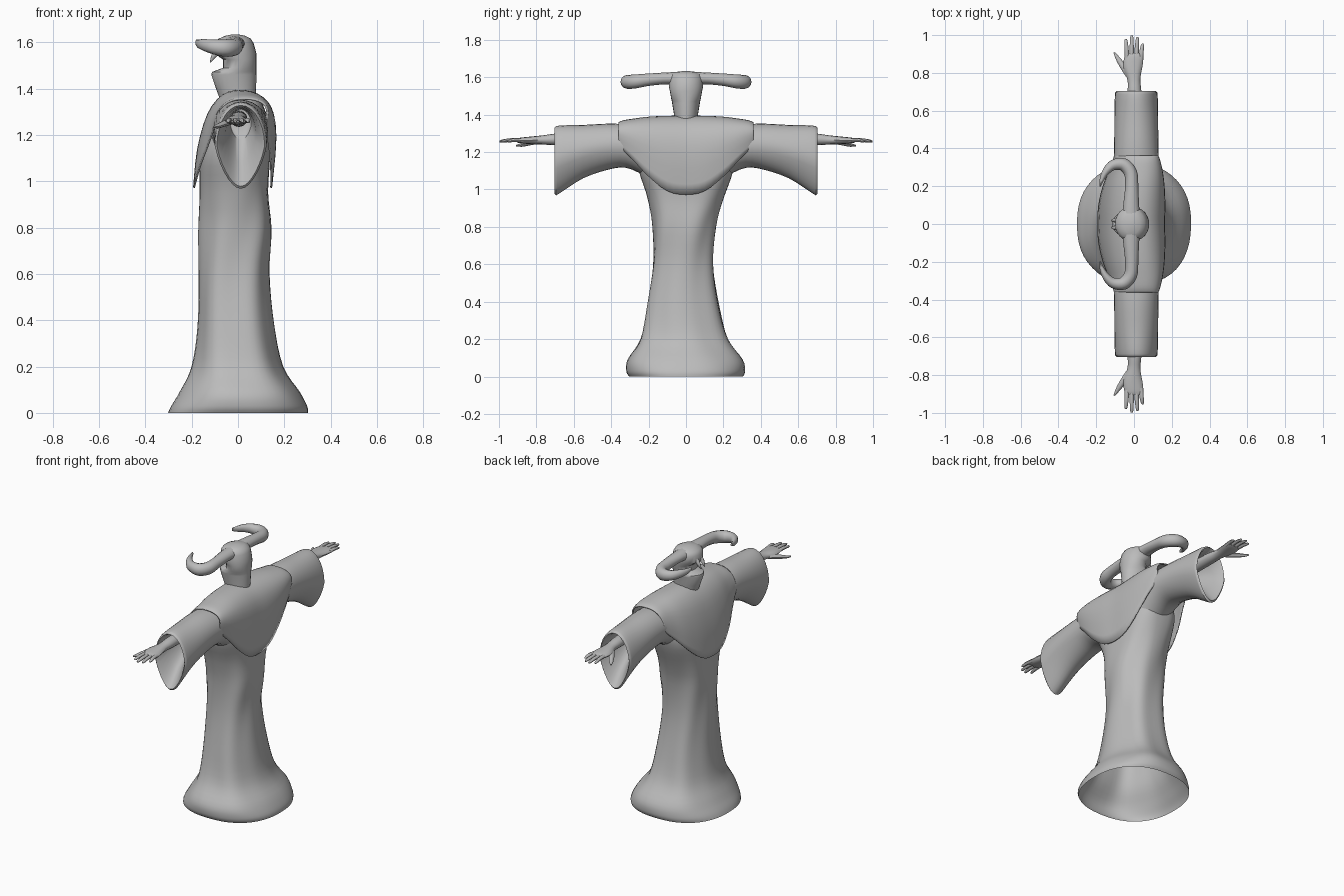
import bpy, bmesh, math
from mathutils import Vector

cloth = bpy.data.materials.new("plain grey")
cloth.diffuse_color = (0.5, 0.5, 0.5, 1)


def spline(keys, steps):
    """Smooth curve through rows of numbers."""
    out = []
    for i in range(len(keys) - 1):
        a, b = keys[i], keys[i + 1]
        p = keys[i - 1] if i else a
        n = keys[i + 2] if i + 2 < len(keys) else b
        for s in range(steps):
            t = s / steps
            out.append([0.5 * (2 * q + (r - o) * t + (2 * o - 5 * q + 4 * r - m) * t * t
                               + (3 * q - o - 3 * r + m) * t ** 3)
                        for o, q, r, m in zip(p, a, b, n)])
    return out + [list(keys[-1])]


def loft(name, rings, closed=True, cap_start=False, cap_end=False,
         mirror=False, thickness=0, angle=45):
    """Skin a list of equal-length rings."""
    bm = bmesh.new()
    rows = [[bm.verts.new(p) for p in ring] for ring in rings]
    n = len(rows[0])
    for a, b in zip(rows, rows[1:]):
        for i in range(n if closed else n - 1):
            j = (i + 1) % n
            bm.faces.new((a[i], a[j], b[j], b[i]))
    if cap_start:
        bm.faces.new(rows[0])
    if cap_end:
        bm.faces.new(rows[-1])
    bmesh.ops.recalc_face_normals(bm, faces=bm.faces[:])
    me = bpy.data.meshes.new(name)
    bm.to_mesh(me)
    bm.free()
    me.materials.append(cloth)
    ob = bpy.data.objects.new(name, me)
    bpy.context.collection.objects.link(ob)
    bpy.ops.object.select_all(action='DESELECT')
    ob.select_set(True)
    bpy.context.view_layer.objects.active = ob
    bpy.ops.object.shade_smooth_by_angle(angle=math.radians(angle))
    if thickness:
        m = ob.modifiers.new("thickness", 'SOLIDIFY')
        m.thickness = thickness
        m.offset = 0
    if mirror:
        m = ob.modifiers.new("other side", 'MIRROR')
        m.use_axis = (False, True, False)
        m.use_clip = False
    return ob


def circle(n):
    return [2 * math.pi * i / n for i in range(n)]


def power(v, e):
    return math.copysign(abs(v) ** e, v)


def tube(name, keys, steps=4, n=12):
    """Mirrored tube; keys are x, y, z, half width, half height."""
    pts = spline(keys, steps)
    rings = []
    for i, p in enumerate(pts):
        d = Vector(pts[min(i + 1, len(pts) - 1)][:3]) - Vector(pts[max(i - 1, 0)][:3])
        q = d.to_track_quat('Z', 'Y')
        rings.append([Vector(p[:3]) + q @ Vector((p[3] * math.cos(a), p[4] * math.sin(a), 0))
                      for a in circle(n)])
    return loft(name, rings, cap_start=True, cap_end=True, mirror=True)


# Robe: z, front x, back x, side y; gentle folds, boxy chest, open hem
robe_keys = [(0.0, -0.302, 0.302, 0.305), (0.03, -0.288, 0.298, 0.318), (0.09, -0.25, 0.265, 0.31),
             (0.2, -0.195, 0.19, 0.24), (0.38, -0.17, 0.152, 0.196), (0.6, -0.166, 0.132, 0.164),
             (0.8, -0.17, 0.143, 0.168), (0.95, -0.167, 0.132, 0.2), (1.1, -0.165, 0.138, 0.252),
             (1.22, -0.135, 0.138, 0.265), (1.32, -0.085, 0.112, 0.24), (1.37, -0.05, 0.08, 0.15)]
rings = []
for z, xf, xb, ry in spline(robe_keys, 4):
    fold = 0.03 * max(0, min(1, z * 5)) * max(0, min(1, (1.1 - z) * 3))
    e = 0.85 - 0.2 * max(0, min(1, (z - 0.85) * 4))
    ring = []
    for a in circle(48):
        k = 1 + fold * math.sin(6 * a + 2 * math.sin(4 * z))
        ring.append(((xf + xb) / 2 + (xb - xf) / 2 * power(math.cos(a), e) * k,
                     ry * power(math.sin(a), e) * k - 0.016 * math.sin(math.pi * min(z, 1)), z))
    rings.append(ring)
loft("robe", rings, cap_end=True)

# Shoulder cape: an arch swept sideways, with a rounded V hem
arch = spline([(-1.0, 0.0), (-0.9, 0.4), (-0.65, 0.76), (-0.3, 0.95), (0.1, 1.0), (0.55, 0.96),
               (0.88, 0.8), (1.0, 0.5), (0.9, 0.0)], 3)
# y, hem z, top z, front x, back x
cape_half = [(0.0, 0.972, 1.39, -0.19, 0.16), (0.1, 0.992, 1.39, -0.185, 0.162),
             (0.2, 1.07, 1.385, -0.162, 0.158), (0.28, 1.155, 1.375, -0.13, 0.148),
             (0.335, 1.21, 1.366, -0.11, 0.135), (0.36, 1.24, 1.355, -0.102, 0.126)]
cape_keys = [(-k[0],) + k[1:] for k in reversed(cape_half[1:])] + cape_half
rings = [[((xf + xb) / 2 + (xb - xf) / 2 * u, y, zb + (zt - zb) * v) for u, v in arch]
         for y, zb, zt, xf, xb in spline(cape_keys, 3)]
loft("shoulder_cape", rings, closed=False, thickness=0.008)

# Sleeves: y, top z, bottom z, half width; bell mouth folded back into a narrow lining
sleeve_keys = [(0.12, 1.35, 0.99, 0.12), (0.22, 1.35, 1.07, 0.124), (0.32, 1.35, 1.116, 0.12),
               (0.42, 1.352, 1.105, 0.117), (0.55, 1.345, 1.06, 0.116), (0.66, 1.343, 0.99, 0.114),
               (0.695, 1.338, 0.968, 0.112)]
lining = [(0.704, 1.328, 0.978, 0.103), (0.69, 1.32, 0.99, 0.092),
          (0.62, 1.315, 1.08, 0.066), (0.5, 1.31, 1.18, 0.045)]
rings = []
for y, zt, zb, w in spline(sleeve_keys, 3) + lining:
    ring = []
    for a in circle(28):
        c = math.cos(a)
        taper = 1 - 0.3 * max(0, -c) * min(1, max(0, (y - 0.3) * 3))
        ring.append((0.012 + w * math.sin(a) * taper, y, (zt + zb) / 2 + (zt - zb) / 2 * c))
    rings.append(ring)
loft("sleeve", rings, cap_end=True, mirror=True, angle=60)

# Arms and palms
tube("arm_and_palm", [(0.005, 0.48, 1.27, 0.036, 0.036), (0.003, 0.68, 1.268, 0.037, 0.032),
                      (0.0, 0.76, 1.265, 0.034, 0.025), (-0.006, 0.83, 1.263, 0.05, 0.02),
                      (0.0, 0.885, 1.262, 0.05, 0.015), (0.0, 0.905, 1.262, 0.044, 0.009)])

# Fingers: base x, tip x, tip y
for label, bx, tx, ty in (("index", -0.036, -0.043, 0.98), ("middle", -0.012, -0.012, 0.998),
                          ("ring", 0.012, 0.018, 0.99), ("little", 0.036, 0.045, 0.955)):
    my = (0.88 + ty) / 2
    tube(label + "_finger", [(bx, 0.87, 1.262, 0.012, 0.011), ((bx + tx) / 2, my, 1.264, 0.011, 0.01),
                             (tx, ty - 0.008, 1.258, 0.008, 0.007), (tx, ty, 1.257, 0.003, 0.003)],
         steps=2, n=8)
tube("thumb", [(-0.03, 0.79, 1.258, 0.016, 0.014), (-0.062, 0.84, 1.248, 0.016, 0.013),
               (-0.088, 0.88, 1.238, 0.011, 0.01), (-0.105, 0.908, 1.235, 0.004, 0.004)], steps=2, n=8)

# Head: z, front x, back x, side y; jutting jaw below a recessed mouth
head_keys = [(1.36, -0.08, 0.075, 0.06), (1.4, -0.095, 0.078, 0.064), (1.46, -0.115, 0.08, 0.074),
             (1.472, -0.112, 0.08, 0.076), (1.49, -0.064, 0.08, 0.08), (1.525, -0.064, 0.08, 0.086),
             (1.55, -0.1, 0.08, 0.092), (1.595, -0.1, 0.068, 0.092), (1.615, -0.085, 0.056, 0.082),
             (1.628, -0.055, 0.032, 0.055), (1.634, -0.025, 0.0, 0.012)]
rings = [[((xf + xb) / 2 + (xb - xf) / 2 * math.cos(a), ry * math.sin(a), z) for a in circle(24)]
         for z, xf, xb, ry in head_keys]
loft("head", rings, cap_start=True, cap_end=True)

# Short fangs under the upper jaw
tube("fang", [(-0.085, 0.02, 1.565, 0.014, 0.014), (-0.105, 0.02, 1.54, 0.011, 0.011),
              (-0.12, 0.018, 1.512, 0.002, 0.002)], steps=2, n=8)

# Horns: out sideways, then curling forward with raised tips
tube("horn", [(-0.015, 0.02, 1.59, 0.05, 0.04), (-0.015, 0.1, 1.594, 0.042, 0.032),
              (-0.012, 0.2, 1.587, 0.035, 0.033), (-0.018, 0.27, 1.578, 0.035, 0.037),
              (-0.055, 0.314, 1.575, 0.034, 0.037), (-0.11, 0.312, 1.581, 0.028, 0.031),
              (-0.148, 0.278, 1.589, 0.02, 0.025), (-0.17, 0.236, 1.594, 0.012, 0.018),
              (-0.18, 0.2, 1.602, 0.004, 0.01)])
